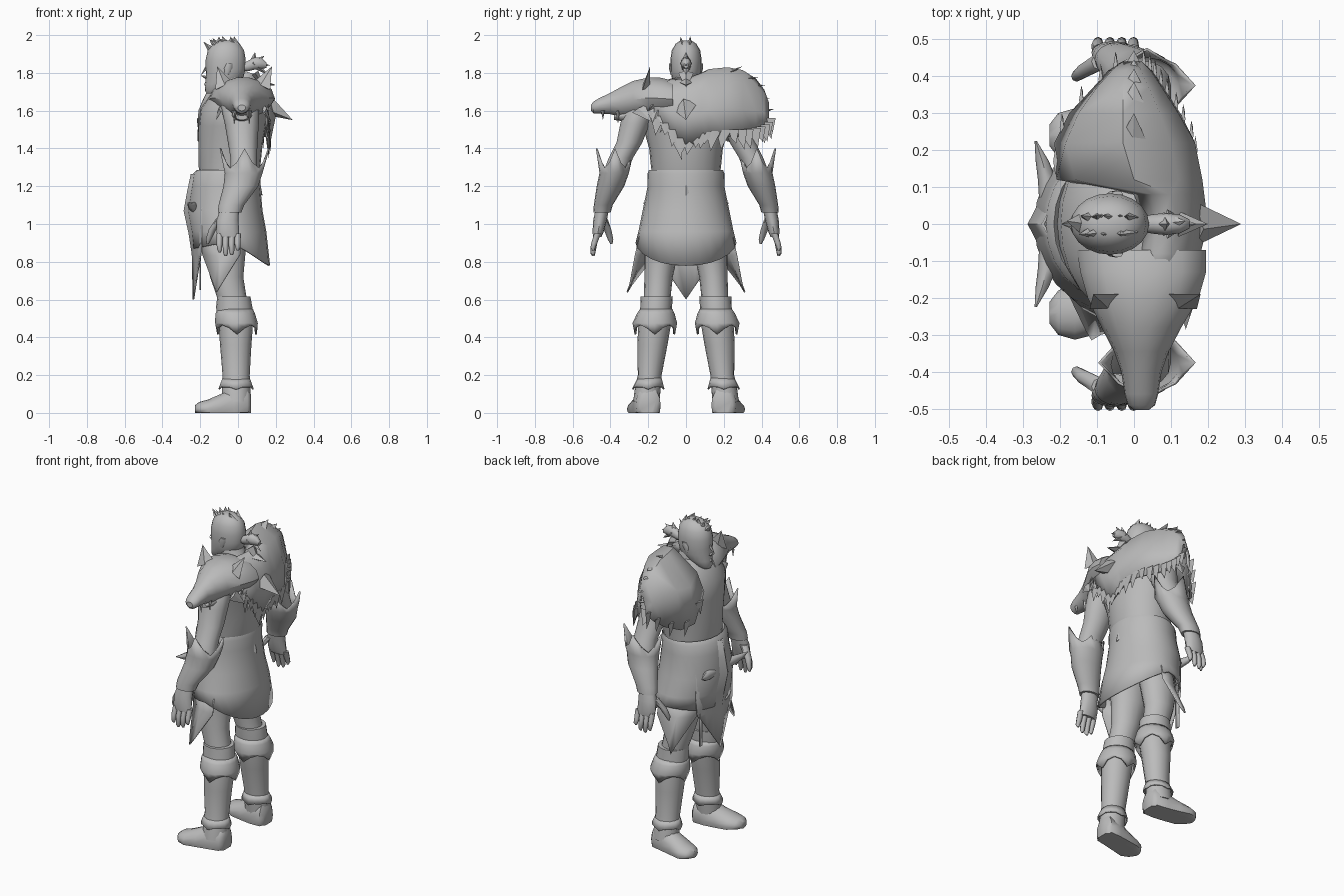
import bpy, bmesh, math, random
from mathutils import Vector as V

random.seed(4)
GREY = bpy.data.materials.new("plain grey")
GREY.diffuse_color = (0.5, 0.5, 0.5, 1)


def finish(name, bm, smooth=50, thick=0):
    bmesh.ops.recalc_face_normals(bm, faces=bm.faces)
    me = bpy.data.meshes.new(name)
    bm.to_mesh(me)
    bm.free()
    me.materials.append(GREY)
    ob = bpy.data.objects.new(name, me)
    bpy.context.collection.objects.link(ob)
    if thick:
        ob.modifiers.new("thickness", 'SOLIDIFY').thickness = thick
    bpy.ops.object.select_all(action='DESELECT')
    ob.select_set(True)
    bpy.context.view_layer.objects.active = ob
    bpy.ops.object.shade_smooth_by_angle(angle=math.radians(smooth))
    return ob


def loft(name, secs, axis=2, n=16, caps=(True, True), edit=None, thick=0, smooth=50):
    """Skin ellipses (axis position, centre b, centre c, radius b, radius c)."""
    bm = bmesh.new()
    others = [i for i in range(3) if i != axis]
    rings = []
    for k, (a, b, c, rb, rc) in enumerate(secs):
        ring = []
        for i in range(n):
            t = 2 * math.pi * i / n
            p = V((0, 0, 0))
            p[axis] = a
            p[others[0]] = b + rb * math.cos(t)
            p[others[1]] = c + rc * math.sin(t)
            ring.append(bm.verts.new(edit(k, i, t, p) if edit else p))
        rings.append(ring)
    for r0, r1 in zip(rings, rings[1:]):
        for i in range(n):
            j = (i + 1) % n
            bm.faces.new((r0[i], r0[j], r1[j], r1[i]))
    for use, r in zip(caps, (rings[0], rings[-1])):
        if use:
            bm.faces.new(r)
    return finish(name, bm, smooth, thick)


def sheet(name, rows, thick=.01, smooth=60):
    """Skin a grid of points into a thin sheet."""
    bm = bmesh.new()
    g = [[bm.verts.new(p) for p in r] for r in rows]
    for a, b in zip(g, g[1:]):
        for i in range(len(a) - 1):
            bm.faces.new((a[i], a[i + 1], b[i + 1], b[i]))
    return finish(name, bm, smooth, thick)


def spikes(name, items):
    """Pointed tufts: (base, tip, half width vector, depth)."""
    bm = bmesh.new()
    for base, tip, w, d in items:
        base, tip, w = V(base), V(tip), V(w)
        nrm = (tip - base).cross(w).normalized() * d
        q = [bm.verts.new(base + o) for o in (w, nrm, -w, -nrm)]
        t = bm.verts.new(tip)
        bm.faces.new(q)
        for i in range(4):
            bm.faces.new((q[i], q[(i + 1) % 4], t))
    return finish(name, bm, 20)


# Torso and neck
loft("torso", [(1.25, -.05, 0, .15, .178), (1.3, -.045, 0, .163, .185), (1.4, -.04, 0, .168, .195),
               (1.52, -.03, 0, .178, .23), (1.61, -.02, 0, .178, .25), (1.68, 0, 0, .15, .22),
               (1.74, .01, 0, .095, .12)], n=24)
loft("neck", [(1.66, 0, 0, .1, .1), (1.72, -.03, 0, .078, .072), (1.79, -.05, 0, .072, .066)])

# Head with nose, lips and ears
loft("head", [(1.69, -.13, 0, .035, .03), (1.705, -.122, 0, .052, .045), (1.74, -.088, 0, .085, .064),
              (1.78, -.07, 0, .1, .077), (1.82, -.066, 0, .105, .081), (1.87, -.065, 0, .106, .083),
              (1.92, -.064, 0, .096, .075), (1.955, -.062, 0, .07, .054), (1.972, -.06, 0, .035, .028)], n=20)
spikes("nose", [((-.155, 0, 1.845), (-.198, 0, 1.785), (0, .014, -.01), .012),
                ((-.155, 0, 1.77), (-.198, 0, 1.787), (0, .02, 0), .014)])
loft("lips", [(-.022, -.15, 1.74, .012, .008), (0, -.165, 1.74, .014, .014), (.022, -.15, 1.74, .012, .008)], axis=1, n=8)
for s, side in ((-1, "right"), (1, "left")):
    loft(side + "_ear", [(1.79, -.06, s * .076, .01, .006), (1.825, -.052, s * .08, .022, .01),
                         (1.85, -.045, s * .082, .015, .008)], n=8)

# Hair crest swept along the crown
hair = [((-.14, 0, 1.92), (-.183, .008, 1.965), (0, .03, 0), .02)]
for i in range(6):
    x = -.12 + .022 * i
    for y in (-.022, .018):
        hair.append(((x, y, 1.95), (x - .03 + random.uniform(-.01, .03), y * 1.3, 1.985 + random.uniform(-.01, .012)),
                     (.022, 0, 0), .014))
spikes("hair_crest", hair)

# Ponytail: knot, fan and hanging tail
loft("ponytail_knot", [(.02, 0, 1.83, .02, .02), (.05, 0, 1.835, .026, .028), (.085, 0, 1.85, .03, .035),
                       (.125, 0, 1.85, .025, .03), (.15, 0, 1.84, .012, .015)], axis=0, n=10)
spikes("ponytail_fan", [((.08, 0, 1.85), t, (0, .032, 0), .025) for t in
                        ((.09, 0, 1.91), (.14, .008, 1.89), (.17, 0, 1.84), (.16, 0, 1.79))])
spikes("ponytail_tail", [((.09, 0, 1.8), (.15, 0, 1.71), (0, .04, 0), .02)])

# Fur mantle: profiles from front edge, over the shoulder, to back edge
profiles = [
    (-.17, [(.0, 1.7), (.04, 1.74), (.08, 1.75), (.13, 1.71), (.16, 1.63), (.155, 1.55)]),
    (-.08, [(.02, 1.74), (.06, 1.77), (.1, 1.76), (.15, 1.7), (.18, 1.6), (.165, 1.48)]),
    (0, [(.03, 1.74), (.07, 1.77), (.12, 1.755), (.17, 1.69), (.20, 1.57), (.165, 1.4)]),
    (.08, [(.0, 1.75), (.05, 1.80), (.1, 1.79), (.16, 1.71), (.19, 1.58), (.17, 1.44)]),
    (.12, [(-.21, 1.6), (-.16, 1.71), (0, 1.82), (.12, 1.77), (.185, 1.61), (.17, 1.45)]),
    (.22, [(-.215, 1.44), (-.185, 1.66), (-.03, 1.83), (.1, 1.78), (.165, 1.62), (.165, 1.46)]),
    (.30, [(-.175, 1.42), (-.15, 1.66), (-.03, 1.815), (.07, 1.77), (.12, 1.61), (.125, 1.46)]),
    (.37, [(-.11, 1.45), (-.1, 1.63), (-.03, 1.77), (.04, 1.74), (.075, 1.6), (.08, 1.47)]),
    (.415, [(-.07, 1.49), (-.06, 1.6), (-.02, 1.71), (.02, 1.69), (.045, 1.59), (.05, 1.49)]),
    (.44, [(-.03, 1.53), (-.03, 1.57), (-.01, 1.64), (.005, 1.64), (.02, 1.57), (.02, 1.53)])]
sheet("fur_mantle", [[(x, y, z) for x, z in pr] for y, pr in profiles], .012)

# Ragged mantle edge: flat tufts lying in line with the fur
tufts = []
for (y, pr), (y2, pr2) in zip(profiles, profiles[1:]):
    for c, steps in ((5, (.25, .8)), (0, (.5,))):
        for f in steps:
            if c == 0 and y < .1:
                continue
            e = V((pr[c][0], y, pr[c][1])).lerp(V((pr2[c][0], y2, pr2[c][1])), f)
            tip = V((.004, .025 if y > .15 else -.015, -random.uniform(.02, .07)))
            tufts.append((e + V((0, 0, .04)), e + tip, (0, .04, 0), .006))
for y, z, ty, tz in ((.41, 1.6, .47, 1.61), (.39, 1.68, .445, 1.665), (.36, 1.74, .42, 1.735), (.32, 1.78, .385, 1.775),
                     (.23, 1.8, .3, 1.835), (.41, 1.54, .425, 1.45)):
    tufts.append(((-.005, y - .03, z - .01), (.0, ty, tz), (.05, 0, 0), .015))
for y, z, ty, tz in ((-.15, 1.66, -.2, 1.6), (-.15, 1.6, -.18, 1.53), (-.1, 1.53, -.14, 1.48), (-.05, 1.47, -.02, 1.335)):
    tufts.append(((.155, y, z), (.165, ty, tz), (0, .03, .02), .01))
# raised back tufts along the spine
tufts += [((.165, 0, 1.62), (.29, 0, 1.55), (0, .06, .02), .05), ((.12, 0, 1.75), (.2, 0, 1.735), (0, .035, 0), .02)]
spikes("mantle_tufts", tufts)


# Wolf head resting on the other shoulder, narrowing downwards
def taper(k, i, t, p):
    if p.z < 1.65:
        p.x = .02 + (p.x - .02) * (1 - 2.2 * (1.65 - p.z))
    return p


loft("wolf_head", [(-.07, .02, 1.66, .175, .1), (-.13, .025, 1.665, .17, .112), (-.2, .025, 1.668, .15, .11),
                   (-.28, .02, 1.658, .108, .102), (-.345, .02, 1.645, .075, .082), (-.40, .02, 1.638, .056, .058),
                   (-.46, .02, 1.625, .048, .042), (-.49, .02, 1.617, .04, .032), (-.503, .02, 1.615, .022, .016)],
     axis=1, n=14, smooth=35, edit=taper)
loft("wolf_jaw", [(-.22, .02, 1.6, .08, .06), (-.32, .02, 1.575, .055, .035), (-.38, .02, 1.565, .03, .015)], axis=1, n=10)
wolf = []
for s in (-1, 1):
    wolf += [((.025 + s * .1, -.21, 1.73), (.035 + s * .145, -.19, 1.835), (s * .045, -.02, -.02), .02),
             ((.02 + s * .035, -.44, 1.6), (.02 + s * .035, -.44, 1.55), (.01, 0, 0), .01),
             ((.02 + s * .04, -.36, 1.6), (.02 + s * .04, -.36, 1.53), (.012, 0, 0), .012)]
    for y, z in ((-.12, 1.57), (-.19, 1.57), (-.25, 1.58), (-.12, 1.66)):
        wolf.append(((.025 + s * .115, y, z + .03), (.025 + s * .15, y + .07, z - .04), (0, .035, .02), .012))
spikes("wolf_ears_fangs_and_mane", wolf)


# Skirt with a rolled waist and a longer back
def hem(k, i, t, p):
    if k == 6:
        p.z = .87 - .09 * max(0, math.cos(t)) + .03 * abs(math.sin(t)) ** 3
    return p


loft("skirt", [(1.27, -.05, 0, .155, .18), (1.287, -.052, 0, .165, .195), (1.265, -.06, 0, .178, .205),
               (1.2, -.065, 0, .183, .203), (1.07, -.07, 0, .2, .23), (.96, -.05, 0, .2, .252),
               (.86, -.035, 0, .205, .267)], n=24, caps=(False, False), edit=hem, thick=.01)
spikes("back_tassel", [((.1, 0, 1.19), (.13, 0, 1.15), (0, .045, 0), .025)])

# Front cloth: ridged fold that ends in one point, with a strap
cols = [-1, -.66, -.33, 0, .33, .66, 1]
cloth = []
for z, w, xm, xs, drop in ((1.265, .16, -.25, -.165, 0), (1.17, .17, -.27, -.165, 0), (1.07, .18, -.288, -.195, 0),
                           (.95, .18, -.262, -.195, .0), (.84, .17, -.245, -.2, .0), (.82, .15, -.24, -.205, .22)):
    cloth.append([(xm + (xs - xm) * abs(c), w * c, z - drop * (1 - abs(c))) for c in cols])
sheet("front_cloth", cloth, .008, 35)
sheet("front_strap", [[(-.205, .13, z), (-.205, .155, z)] for z in (.9, .65)], .008)


def jag(ring, up, out, down=0):
    """Pull every fourth vertex of one ring into a point, with valleys between."""
    def f(k, i, t, p):
        if k == ring and i % 4 == 0:
            p += V((out * math.cos(t), out * math.sin(t), up))
        elif k == ring and i % 4 == 2:
            p.z += down
        return p
    return f


def flat(k, i, t, p):
    p.z = max(p.z, 0)
    return p


for s, side in ((-1, "right"), (1, "left")):
    # Belt horn curving outward
    loft(side + "_belt_horn", [(s * .07, -.235, 1.09, .022, .025), (s * .12, -.235, 1.09, .025, .028),
                               (s * .17, -.248, 1.095, .018, .02), (s * .225, -.266, 1.11, .003, .003)], axis=1, n=8)
    # Arm, bracer and hand
    loft(side + "_arm", [(1.68, .0, s * .2, .09, .08), (1.62, .01, s * .24, .1, .085), (1.53, .02, s * .27, .09, .08),
                         (1.43, .025, s * .3, .078, .07), (1.35, .03, s * .345, .07, .066),
                         (1.27, .03, s * .375, .07, .066)], n=14)
    loft(side + "_bracer", [(1.325, .035, s * .375, .112, .082), (1.27, .03, s * .38, .1, .078),
                            (1.2, .015, s * .4, .092, .073), (1.1, -.035, s * .438, .068, .05),
                            (1.06, -.045, s * .445, .062, .046)], n=16, caps=(False, True),
         edit=jag(0, .075, .02, -.03), thick=.008, smooth=35)
    loft(side + "_palm", [(1.08, -.045, s * .443, .05, .036), (1.02, -.055, s * .455, .058, .036),
                          (.96, -.055, s * .465, .06, .03), (.93, -.05, s * .47, .055, .022)], n=12)
    for f in range(4):
        x, low = -.097 + .032 * f, (.85, .83, .835, .86)[f]
        loft(f"{side}_finger_{f + 1}", [(.95, x, s * .468, .017, .018), (.9, x - .002, s * .485, .016, .016),
                                        (low + .015, x, s * .493, .013, .013), (low, x, s * .49, .006, .006)], n=8)
    loft(side + "_thumb", [(1.03, -.09, s * .44, .025, .024), (.97, -.135, s * .415, .02, .02),
                           (.92, -.155, s * .4, .015, .015), (.895, -.16, s * .395, .006, .006)], n=8)
    # Leg, boot, fur cuff and foot
    loft(side + "_leg", [(1.0, -.06, s * .11, .12, .1), (.85, -.07, s * .13, .11, .09), (.72, -.06, s * .145, .088, .075),
                         (.58, -.025, s * .155, .075, .07)], n=16)
    loft(side + "_boot", [(.615, -.022, s * .155, .088, .085), (.56, -.02, s * .158, .096, .084), (.45, -.012, s * .168, .09, .085),
                          (.36, -.012, s * .178, .083, .08), (.2, -.01, s * .192, .072, .063),
                          (.15, -.01, s * .2, .075, .068), (.06, -.01, s * .21, .075, .07)], n=16)
    loft(side + "_boot_cuff", [(.55, -.015, s * .158, .094, .086), (.525, -.015, s * .16, .105, .1),
                               (.475, -.008, s * .165, .113, .118), (.45, -.005, s * .165, .11, .112)], n=16,
         caps=(False, False), edit=jag(3, -.035, -.005, .015), thick=.01, smooth=35)
    loft(side + "_ankle_flap", [(.185, -.01, s * .193, .072, .064), (.138, -.01, s * .2, .09, .082)], n=16,
         caps=(False, False), edit=jag(1, -.012, .004), thick=.008)
    loft(side + "_foot", [(.068, s * .2, .04, .045, .06), (.05, s * .2, .04, .066, .1), (-.02, s * .207, .03, .072, .11),
                          (-.09, s * .22, .025, .075, .075), (-.16, s * .235, .02, .078, .05), (-.205, s * .24, .02, .06, .038),
                          (-.228, s * .24, .02, .03, .02)], axis=0, n=16, edit=flat)
    # Hanging hip panel
    sheet(side + "_hip_panel", [[(-.19, s * .15, .93), (-.1, s * .22, .93), (.01, s * .25, .93)],
                                [(-.19, s * .165, .84), (-.1, s * .235, .83), (.01, s * .27, .84)],
                                [(-.13, s * .29, .68), (-.115, s * .315, .64), (-.09, s * .3, .68)]], .008, 30)
